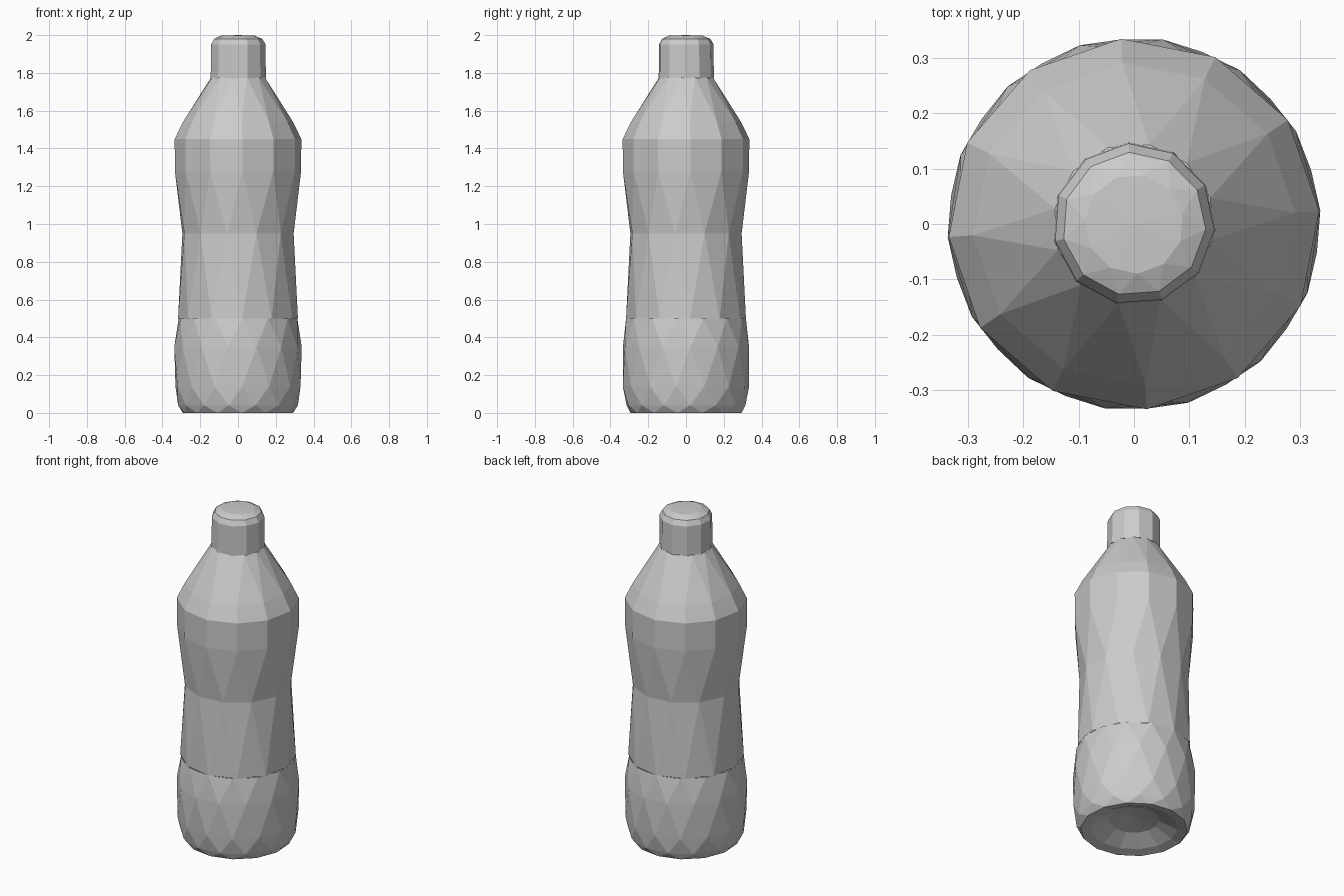
import bpy, bmesh
from math import sin, cos, pi

if "Cube" in bpy.data.objects:
    bpy.data.objects.remove(bpy.data.objects["Cube"])


def faceted_lathe(name, profile, sides, angle=0.0):
    """Low-poly lathe. Profile rows: (radius, z, twist in half steps). Radius 0 closes with a fan."""
    bm = bmesh.new()
    rings = []
    for r, z, twist in profile:
        if r == 0:
            rings.append([bm.verts.new((0, 0, z))] * sides)
        else:
            a0 = angle + twist * pi / sides
            rings.append([bm.verts.new((r * cos(a0 + 2 * pi * i / sides),
                                        r * sin(a0 + 2 * pi * i / sides), z))
                          for i in range(sides)])
    for k in range(len(rings) - 1):
        a, b = rings[k], rings[k + 1]
        shift = profile[k + 1][2] - profile[k][2]
        for i in range(sides):
            j = (i + 1) % sides
            if a[0] is a[1]:
                bm.faces.new((a[0], b[j], b[i]))
            elif b[0] is b[1]:
                bm.faces.new((a[i], a[j], b[0]))
            elif shift == 0:
                bm.faces.new((a[i], a[j], b[j], b[i]))
            elif shift > 0:
                # upper ring turned forward half a step
                bm.faces.new((a[i], a[j], b[i]))
                bm.faces.new((a[j], b[j], b[i]))
            else:
                # upper ring turned back half a step
                bm.faces.new((a[i], b[j], b[i]))
                bm.faces.new((a[i], a[j], b[j]))
    mesh = bpy.data.meshes.new(name)
    bm.to_mesh(mesh)
    bm.free()
    obj = bpy.data.objects.new(name, mesh)
    bpy.context.collection.objects.link(obj)
    return obj


start = pi / 2 + 0.07

# Rounded foot with a hollow underside
faceted_lathe("bottle_base", [
    (0, 0.08, 0), (0.14, 0.06, 0), (0.24, 0.012, 0), (0.295, 0.0, 0),
    (0.318, 0.04, 1), (0.335, 0.14, 0), (0.338, 0.35, 1), (0.318, 0.50, 0)],
    14, start)

# Slim grip band
faceted_lathe("bottle_waist", [(0.318, 0.50, 0), (0.300, 0.95, 1)], 12, start)

# Upper body and sloping shoulder
faceted_lathe("bottle_shoulder", [
    (0.300, 0.95, 1), (0.335, 1.28, 0), (0.336, 1.45, 0),
    (0.292, 1.54, 0), (0.146, 1.775, 1), (0.13, 1.78, 1)], 12, start)

# Screw cap with a bevelled top
faceted_lathe("bottle_cap", [
    (0.13, 1.77, 0), (0.148, 1.772, 0), (0.146, 1.95, 0),
    (0.130, 1.98, 0), (0.09, 1.997, 1), (0, 2.0, 1)], 11, start)
